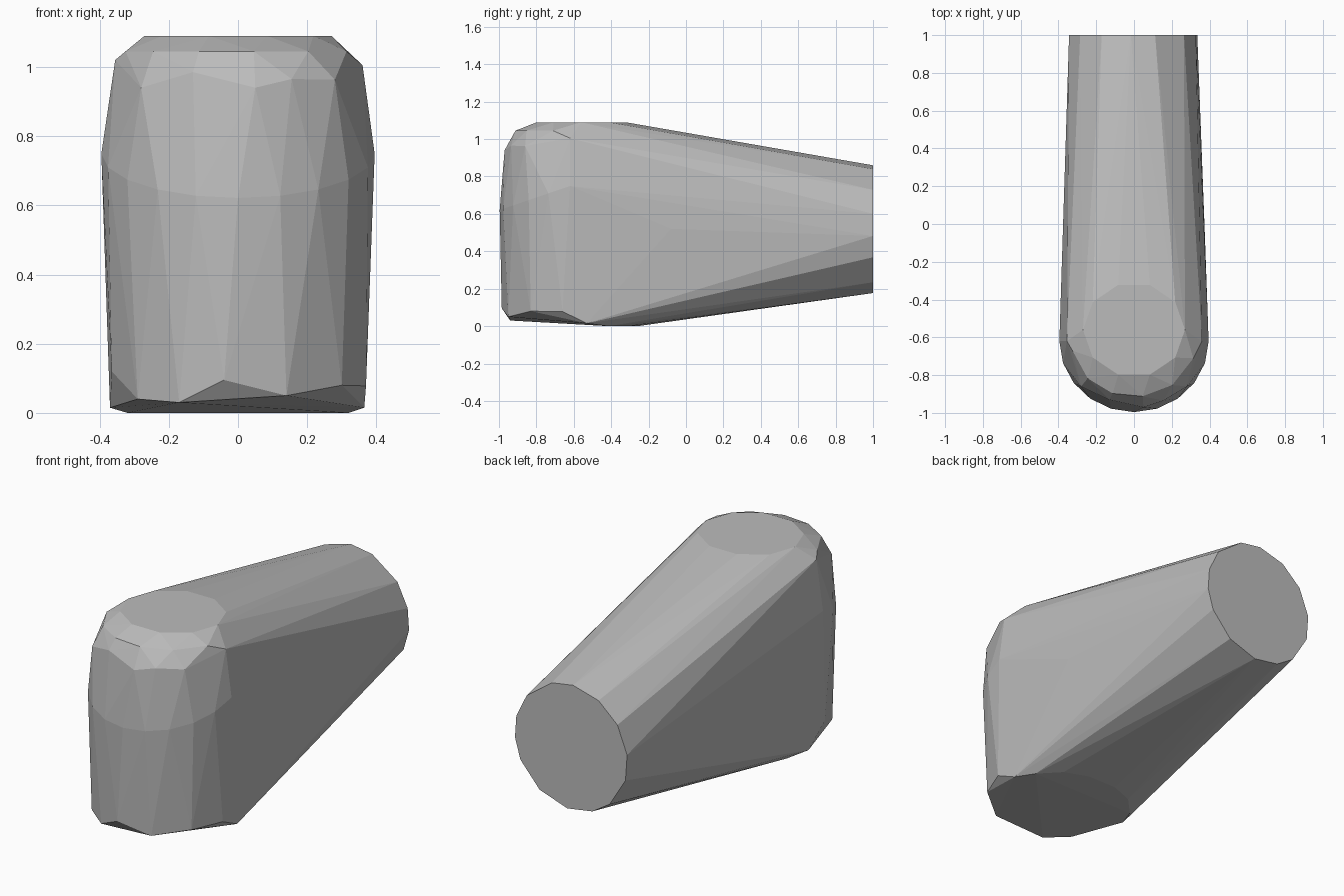
import bpy
import bmesh
from math import sin, cos, radians

default_cube = bpy.data.objects.get("Cube")
if default_cube:
    bpy.data.objects.remove(default_cube, do_unlink=True)


def flat_grey():
    """Single neutral material for the whole block."""
    material = bpy.data.materials.new("plain grey")
    material.use_nodes = True
    colour = (0.5, 0.5, 0.5, 1.0)
    material.diffuse_color = colour
    material.node_tree.nodes["Principled BSDF"].inputs["Base Color"].default_value = colour
    return material


def ring(angles, centre, radius_x, radius_y, height):
    """Horizontal ring whose height may depend on y."""
    points = []
    for angle in angles:
        x = radius_x * cos(radians(angle))
        y = centre + radius_y * sin(radians(angle))
        points.append((x, y, height(y)))
    return points


# Round flat end at the back of the tapered arm
end_angles = [92, 70, 38, 14, -6, -26, -56, -86, -112, -133, -164, 172, 145, 119]
end_disc = [(-0.005 + 0.342 * cos(radians(a)), 1.0, 0.518 + 0.342 * sin(radians(a)))
            for a in end_angles]

# Widest ring of the rounded front, rising towards the sides
girth_angles = [180 + step * 18 for step in range(11)]
girth = ring(girth_angles, -0.62, 0.395, 0.376, lambda y: 0.62 + 0.34 * (y + 1.0))

# Flat cap on top, with a slight bevel ring below it
cap_angles = [step * 36 for step in range(10)]
cap = ring(cap_angles, -0.56, 0.27, 0.25, lambda y: 1.09)
bevel_angles = [190, 222, 250, 278, 308, 342]
bevel = ring(bevel_angles, -0.62, 0.33, 0.295, lambda y: 1.045)

# Irregular shoulder edge around the front
shoulder = [
    (-0.355, -0.62, 1.02), (-0.28, -0.86, 0.94), (-0.13, -0.93, 0.985),
    (0.05, -0.97, 0.94), (0.155, -0.935, 0.965), (0.28, -0.86, 0.963),
    (0.36, -0.62, 1.005),
]

# Chipped lower rim around the foot
foot_rim = [
    (-0.37, -0.53, 0.015), (-0.365, -0.68, 0.12), (-0.29, -0.85, 0.04),
    (-0.17, -0.94, 0.03), (-0.04, -0.985, 0.095), (0.14, -0.95, 0.05),
    (0.3, -0.83, 0.08), (0.37, -0.66, 0.078), (0.365, -0.53, 0.015),
]

# Back edge of the sole and the shallow ridge on each flank
sole = ring([20, 50, 75, 105, 130, 160], -0.5, 0.34, 0.25, lambda y: 0.0)
flanks = [(side * 0.376, -0.08, 0.52) for side in (-1, 1)]

# Wrap all sections in one faceted skin
bm = bmesh.new()
for section in (end_disc, girth, cap, bevel, shoulder, foot_rim, sole, flanks):
    for point in section:
        bm.verts.new(point)
hull = bmesh.ops.convex_hull(bm, input=bm.verts[:])
loose = [v for v in bm.verts if not v.link_faces]
bmesh.ops.delete(bm, geom=loose, context="VERTS")
bmesh.ops.dissolve_limit(bm, angle_limit=radians(0.5), verts=bm.verts[:], edges=bm.edges[:])
bmesh.ops.recalc_face_normals(bm, faces=bm.faces[:])

mesh = bpy.data.meshes.new("tapered_block")
bm.to_mesh(mesh)
bm.free()
mesh.materials.append(flat_grey())
block = bpy.data.objects.new("tapered_block", mesh)
bpy.context.collection.objects.link(block)
